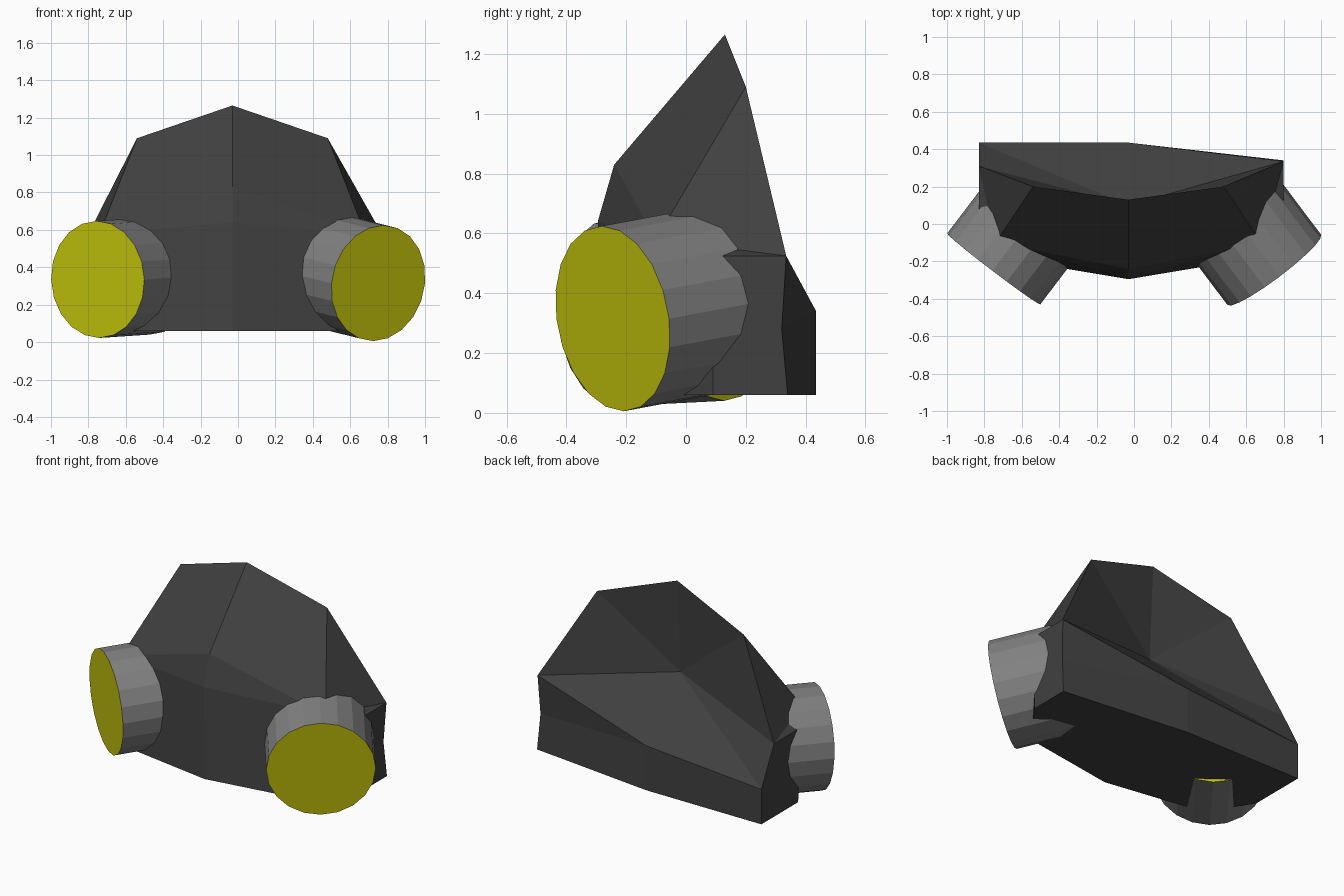
import bpy, bmesh
from mathutils import Vector

if "Cube" in bpy.data.objects:
    bpy.data.objects.remove(bpy.data.objects["Cube"])


def material(name, rgb):
    m = bpy.data.materials.new(name)
    m.diffuse_color = (*rgb, 1)
    m.use_nodes = True
    m.node_tree.nodes["Principled BSDF"].inputs["Base Color"].default_value = m.diffuse_color
    return m


dark = material("charcoal", (0.052, 0.052, 0.052))
grey = material("mid grey", (0.22, 0.22, 0.22))
yellow = material("lamp yellow", (0.58, 0.58, 0.004))


def finish(bm, name, mats):
    bmesh.ops.recalc_face_normals(bm, faces=bm.faces)
    me = bpy.data.meshes.new(name)
    bm.to_mesh(me)
    bm.free()
    for m in mats:
        me.materials.append(m)
    ob = bpy.data.objects.new(name, me)
    bpy.context.collection.objects.link(ob)
    return ob


# Faceted housing: centre line points, then right (r) and left (l) sides
C, B = -0.03, 0.06
pts = {
    "top": (C, 0.13, 1.265), "brow": (C, -0.24, 0.83), "nose": (C, -0.295, 0.64),
    "chin": (C, -0.29, B), "hollow": (C, 0.10, 0.68), "tail": (C, 0.435, 0.34),
    "heel": (C, 0.435, B),
    "back_r": (0.80, 0.335, 0.525), "mid_r": (0.79, 0.32, 0.28), "low_r": (0.80, 0.34, B),
    "back_l": (-0.83, 0.31, 0.52), "mid_l": (-0.83, 0.435, 0.28), "low_l": (-0.83, 0.435, B),
    "side_r": (0.80, 0.09, 0.525), "foot_r": (0.80, 0.09, B),
    "side_l": (-0.83, 0.07, 0.52), "foot_l": (-0.83, 0.07, B),
}
for s, k in (("_r", 1), ("_l", -1)):
    pts["shoulder" + s] = (C + 0.51 * k, 0.20, 1.09)
    pts["cheek" + s] = (C + 0.71 * k, -0.10, 0.58)
    pts["jaw" + s] = (C + 0.63 * k, -0.19, B)

# "*" stands for the side suffix; every side face is made twice
side_faces = [
    "top brow cheek* shoulder*", "brow nose cheek*", "nose chin jaw* cheek*",
    "cheek* jaw* foot* side*", "shoulder* cheek* back*", "cheek* side* back*",
    "side* foot* low* mid* back*", "top shoulder* hollow", "shoulder* back* hollow",
    "mid* low* heel tail",
]
other_faces = [
    "back_r mid_r tail", "hollow back_r tail",
    "hollow tail mid_l", "hollow mid_l back_l",
    "chin jaw_r foot_r low_r heel low_l foot_l jaw_l",
]
bm = bmesh.new()
vs = {n: bm.verts.new(p) for n, p in pts.items()}
for f in [f.replace("*", s) for f in side_faces for s in ("_r", "_l")] + other_faces:
    bm.faces.new([vs[n] for n in f.split()])
finish(bm, "housing", [dark])


# Lamp barrels with coloured end discs
def lamp(name, front, outward, length=0.45, radius=0.313):
    axis = Vector(outward).normalized()
    bm = bmesh.new()
    bmesh.ops.create_cone(bm, cap_ends=True, segments=20, radius1=radius,
                          radius2=radius, depth=length)
    for f in bm.faces:
        f.material_index = 1 if len(f.verts) > 4 else 0
    ob = finish(bm, name, [grey, yellow])
    ob.rotation_mode = 'QUATERNION'
    ob.rotation_quaternion = axis.to_track_quat('Z', 'Y')
    ob.location = Vector(front) - axis * length / 2


lamp("right_lamp", (0.75, -0.245, 0.315), (0.595, -0.79, -0.148))
lamp("left_lamp", (-0.75, -0.24, 0.335), (-0.605, -0.795, -0.04))
